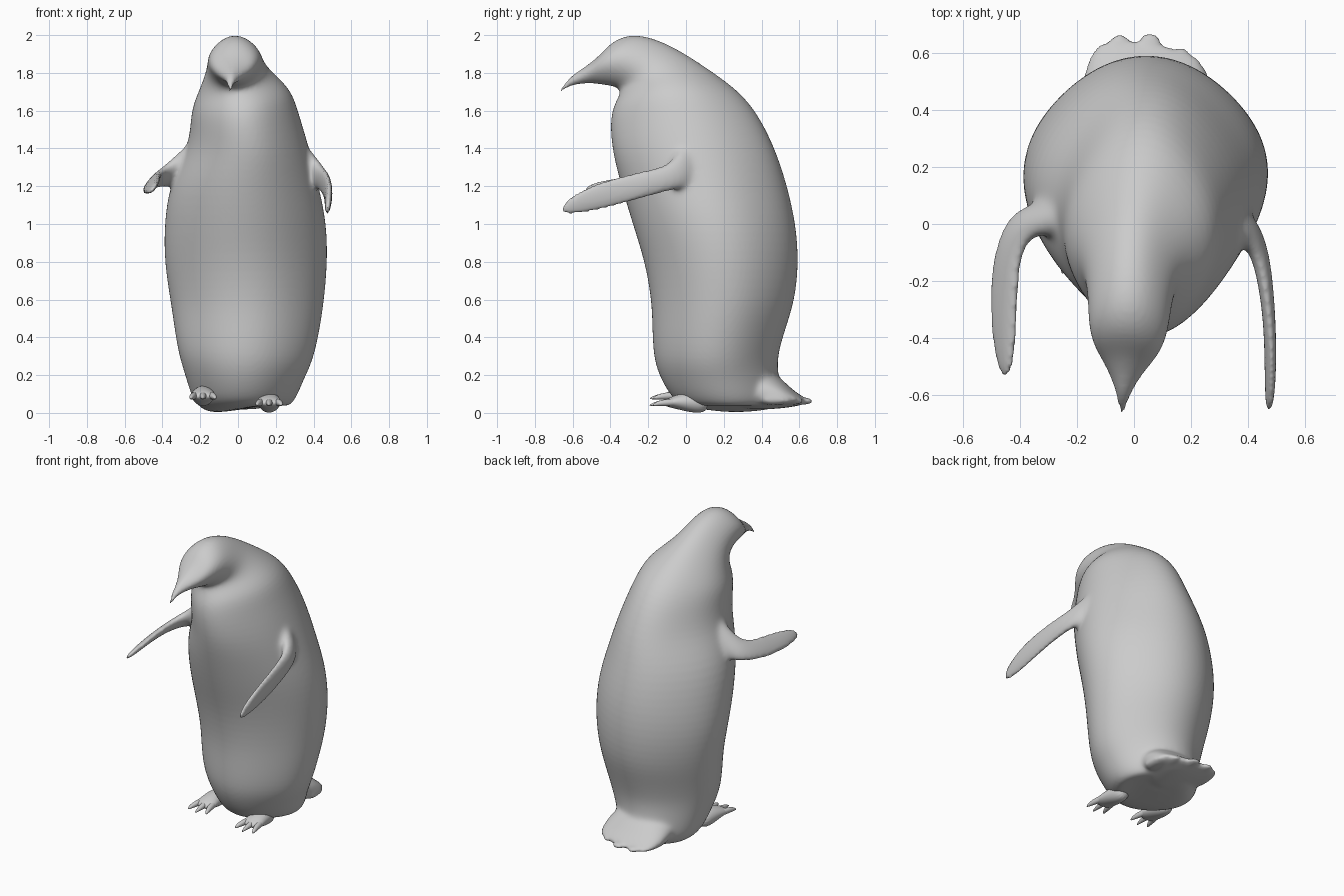
import bpy, bmesh
from math import cos, sin, pi
from mathutils import Vector


def loft(name, rings, seg=24, levels=2, pinch=0.0):
    """Skin elliptical rings, each given by two opposite edge points and a half width across them."""
    rings = [(Vector(a), Vector(b), w) for a, b, w in rings]
    mids = [(a + b) / 2 for a, b, w in rings]
    bm = bmesh.new()
    loops = []
    for i, (a, b, w) in enumerate(rings):
        tangent = mids[min(i + 1, len(mids) - 1)] - mids[max(i - 1, 0)]
        half = (a - b) / 2
        side = half.cross(tangent).normalized() * w
        loop = []
        for k in range(seg):
            t = 2 * pi * k / seg
            r = 1 - pinch * sin(2 * t) ** 2  # flatten the diagonals slightly
            loop.append(bm.verts.new(mids[i] + (half * cos(t) + side * sin(t)) * r))
        loops.append(loop)
    for lo, hi in zip(loops, loops[1:]):
        for k in range(seg):
            n = (k + 1) % seg
            bm.faces.new((lo[k], lo[n], hi[n], hi[k]))
    bm.faces.new(loops[0][::-1])
    bm.faces.new(loops[-1])
    bmesh.ops.recalc_face_normals(bm, faces=bm.faces)
    for f in bm.faces:
        f.smooth = True
    mesh = bpy.data.meshes.new(name)
    bm.to_mesh(mesh)
    bm.free()
    ob = bpy.data.objects.new(name, mesh)
    bpy.context.collection.objects.link(ob)
    ob.modifiers.new("smooth", 'SUBSURF').levels = levels
    ob.modifiers["smooth"].render_levels = levels
    return ob


def bake(ob):
    """Apply all modifiers."""
    dg = bpy.context.evaluated_depsgraph_get()
    mesh = bpy.data.meshes.new_from_object(ob.evaluated_get(dg))
    ob.modifiers.clear()
    ob.data = mesh


# Body, neck, head and beak: front y, front z, back y, back z, centre x, half width
body = [
    (0.08, 0.02, 0.46, 0.015, 0.02, 0.17),
    (-0.03, 0.04, 0.50, 0.04, 0.015, 0.25),
    (-0.09, 0.10, 0.505, 0.10, 0.025, 0.285),
    (-0.145, 0.20, 0.49, 0.20, 0.03, 0.32),
    (-0.175, 0.30, 0.485, 0.30, 0.04, 0.36),
    (-0.18, 0.45, 0.53, 0.45, 0.047, 0.388),
    (-0.185, 0.60, 0.58, 0.60, 0.05, 0.41),
    (-0.22, 0.80, 0.60, 0.80, 0.043, 0.435),
    (-0.285, 1.00, 0.585, 1.00, 0.038, 0.433),
    (-0.345, 1.20, 0.54, 1.20, 0.035, 0.40),
    (-0.39, 1.37, 0.475, 1.40, 0.055, 0.33),
    (-0.405, 1.52, 0.385, 1.58, 0.035, 0.29),
    (-0.39, 1.62, 0.285, 1.70, 0.02, 0.27),
    (-0.345, 1.69, 0.14, 1.805, 0.0, 0.205),
    (-0.36, 1.725, 0.0, 1.90, -0.01, 0.16),
    (-0.42, 1.735, -0.14, 1.975, -0.015, 0.147),
    (-0.46, 1.74, -0.28, 2.01, -0.02, 0.14),
    (-0.49, 1.745, -0.39, 1.97, -0.025, 0.115),
    (-0.53, 1.745, -0.46, 1.885, -0.03, 0.075),
    (-0.58, 1.74, -0.55, 1.82, -0.035, 0.036),
    (-0.63, 1.725, -0.61, 1.785, -0.04, 0.018),
    (-0.675, 1.69, -0.67, 1.705, -0.042, 0.007),
]
parts = [loft("body", [((x, yf, zf), (x, yb, zb), w) for yf, zf, yb, zb, x, w in body], 32, pinch=0.045)]

# Flippers: top edge, bottom edge, half thickness
parts.append(loft("flipper_right_side", [
    ((0.28, -0.01, 1.50), (0.31, 0.07, 1.22), 0.06),
    ((0.37, -0.03, 1.40), (0.395, 0.03, 1.19), 0.05),
    ((0.43, -0.09, 1.32), (0.44, -0.06, 1.18), 0.036),
    ((0.46, -0.20, 1.285), (0.46, -0.17, 1.155), 0.027),
    ((0.48, -0.36, 1.25), (0.475, -0.34, 1.105), 0.022),
    ((0.488, -0.52, 1.20), (0.472, -0.52, 1.06), 0.02),
    ((0.48, -0.65, 1.12), (0.47, -0.675, 1.045), 0.013)], 16))
parts.append(loft("flipper_left_side", [
    ((-0.20, -0.01, 1.49), (-0.24, 0.08, 1.22), 0.07),
    ((-0.30, -0.02, 1.38), (-0.35, 0.06, 1.20), 0.05),
    ((-0.375, -0.05, 1.305), (-0.43, 0.04, 1.195), 0.036),
    ((-0.40, -0.13, 1.28), (-0.485, -0.07, 1.185), 0.027),
    ((-0.412, -0.25, 1.26), (-0.505, -0.23, 1.17), 0.022),
    ((-0.415, -0.40, 1.235), (-0.50, -0.40, 1.16), 0.02),
    ((-0.43, -0.525, 1.21), (-0.465, -0.555, 1.16), 0.013)], 16))

# Tail base with a fan of feather tips
parts.append(loft("tail", [
    ((0.04, 0.36, 0.26), (0.04, 0.22, 0.02), 0.21),
    ((0.04, 0.49, 0.20), (0.04, 0.40, 0.015), 0.23),
    ((0.04, 0.555, 0.13), (0.04, 0.53, 0.025), 0.22),
    ((0.045, 0.61, 0.09), (0.045, 0.60, 0.04), 0.19),
    ((0.05, 0.635, 0.075), (0.05, 0.635, 0.05), 0.13)]))
for i, (x, y) in enumerate([(-0.12, 0.585), (-0.05, 0.67), (0.055, 0.675), (0.165, 0.625), (0.225, 0.565)]):
    parts.append(loft("tail_feather_%d" % (i + 1), [
        ((x - 0.045, y - 0.18, 0.07), (x + 0.045, y - 0.18, 0.07), 0.035),
        ((x - 0.055, y - 0.07, 0.065), (x + 0.055, y - 0.07, 0.065), 0.025),
        ((x - 0.03, y, 0.06), (x + 0.03, y, 0.06), 0.012)], 12))

# Fuse into one skin, then soften only the shoulder and tail joints
for ob in parts:
    bake(ob)
skin = parts[0]
with bpy.context.temp_override(active_object=skin, object=skin, selected_objects=parts,
                               selected_editable_objects=parts):
    bpy.ops.object.join()
remesh = skin.modifiers.new("fuse", 'REMESH')
remesh.mode = 'VOXEL'
remesh.voxel_size = 0.011
remesh.use_smooth_shade = True
bake(skin)
joints = [((0.37, 0.0, 1.31), 0.24), ((-0.33, 0.0, 1.31), 0.24), ((0.22, 0.42, 0.13), 0.24),
          ((-0.15, 0.42, 0.13), 0.24), ((0.04, 0.50, 0.22), 0.2)]
soft, every = skin.vertex_groups.new(name="joints"), skin.vertex_groups.new(name="all")
for v in skin.data.vertices:
    every.add([v.index], 1.0, 'REPLACE')
    weight = max(1 - (v.co - Vector(c)).length / r for c, r in joints)
    if weight > 0:
        soft.add([v.index], min(1, 2 * weight), 'REPLACE')
for group, count in ((soft, 30), (every, 2)):
    sm = skin.modifiers.new("soften_" + group.name, 'SMOOTH')
    sm.factor, sm.iterations, sm.vertex_group = 0.5, count, group.name

# Feet: a webbed sole with three clawed toes each
for side, x, z in (("left", -0.185, 0.035), ("right", 0.165, 0.0)):
    loft("foot_" + side, [
        ((x - 0.04, 0.12, z + 0.05), (x + 0.04, 0.12, z + 0.05), 0.045),
        ((x - 0.06, 0.05, z + 0.055), (x + 0.06, 0.05, z + 0.055), 0.06),
        ((x - 0.065, -0.05, z + 0.06), (x + 0.065, -0.05, z + 0.06), 0.04),
        ((x - 0.07, -0.12, z + 0.05), (x + 0.07, -0.12, z + 0.05), 0.015)], 16)
    for i, dx in enumerate((-0.055, 0.0, 0.055)):
        tip = -0.195 if dx == 0 else -0.175
        loft("toe_%s_%d" % (side, i + 1), [
            ((x + dx * w - r, y, z + h), (x + dx * w + r, y, z + h), r)
            for w, y, h, r in ((0.6, 0.0, 0.06, 0.022), (0.9, -0.10, 0.055, 0.021),
                               (1.1, -0.15, 0.05, 0.014), (1.2, tip, 0.04, 0.004))], 10)
